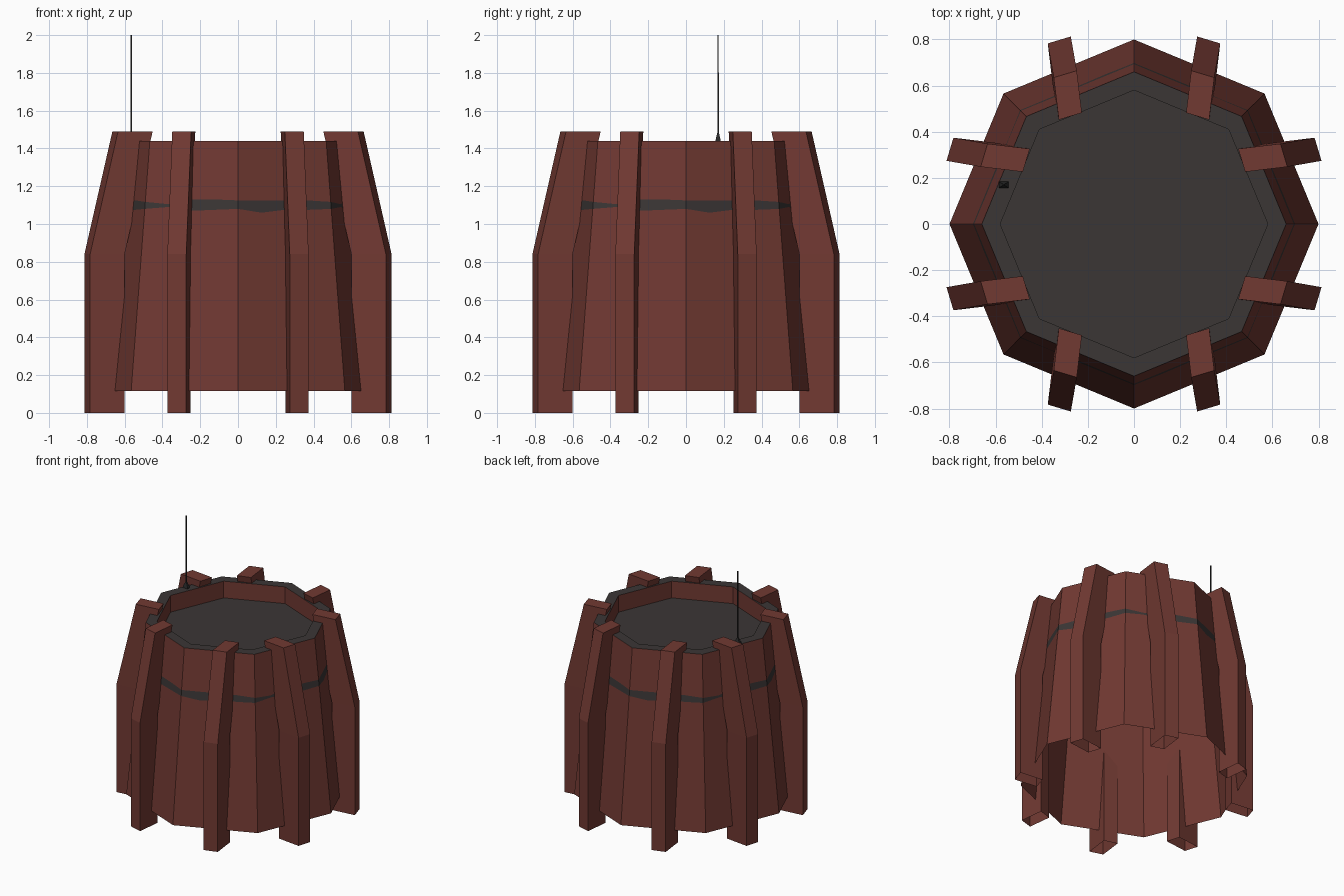
import bpy, bmesh, math
from mathutils import Vector

if "Cube" in bpy.data.objects:
    bpy.data.objects.remove(bpy.data.objects["Cube"])


def material(name, rgb):
    m = bpy.data.materials.new(name)
    m.diffuse_color = (*rgb, 1)
    m.use_nodes = True
    m.node_tree.nodes["Principled BSDF"].inputs["Base Color"].default_value = m.diffuse_color
    return m


RED = material("rust red", (0.165, 0.041, 0.032))
GREY = material("dark grey", (0.043, 0.037, 0.036))
BLACK = material("near black", (0.022, 0.022, 0.022))


def finish(name, bm, mats, fix=True):
    if fix:
        bmesh.ops.recalc_face_normals(bm, faces=bm.faces[:])
    me = bpy.data.meshes.new(name)
    bm.to_mesh(me)
    bm.free()
    for m in mats:
        me.materials.append(m)
    ob = bpy.data.objects.new(name, me)
    bpy.context.collection.objects.link(ob)
    return ob


def octagon(t):
    """Point on a unit octagon, t counted in sides."""
    k = math.floor(t)
    a, b = (Vector((math.cos(i * math.pi / 4), math.sin(i * math.pi / 4))) for i in (k, k + 1))
    return a.lerp(b, t - k)


def bridge(bm, a, b, mat):
    n = len(a)
    for i in range(n):
        j = (i + 1) % n
        bm.faces.new((a[i], a[j], b[j], b[i])).material_index = mat


# Tapered octagonal shell with an uneven painted band (open underneath)
BAND = [(1.08, 1.125), (1.06, 1.125), (1.075, 1.125), (1.075, 1.125),
        (1.08, 1.117), (1.09, 1.105), (1.07, 1.13), (1.075, 1.13)]
Z0, Z1, R0, R1, N = 0.115, 1.44, 0.80, 0.66, 32


def shell_point(i, z):
    r = R0 + (R1 - R0) * (z - Z0) / (Z1 - Z0)
    p = octagon(i / 4) * r
    return (p.x, p.y, z)


bm = bmesh.new()
rings = []
for level in (lambda i: Z0, lambda i: BAND[i % 8][0], lambda i: BAND[i % 8][1], lambda i: Z1):
    rings.append([bm.verts.new(shell_point(i, level(i))) for i in range(N)])
for k, mat in enumerate((0, 1, 0)):
    bridge(bm, rings[k], rings[k + 1], mat)
finish("barrel_shell", bm, [RED, GREY], fix=False)

# Rim, inner wall and sunken lid
bm = bmesh.new()
oct_ring = lambda r, z: [bm.verts.new((*(octagon(i) * r), z)) for i in range(8)]
outer, inner, low = oct_ring(R1, Z1), oct_ring(0.58, Z1), oct_ring(0.58, 1.31)
bridge(bm, outer, inner, 1)
bridge(bm, inner, low, 0)
bm.faces.new(low).material_index = 1
finish("rim_and_lid", bm, [RED, GREY], fix=False)

# Eight bent, slightly skewed posts, open at the foot
FOOT = [(0.783, 0.374), (0.813, 0.274), (0.63, 0.252), (0.60, 0.352)]
LEVELS = [(0.0, 0.0, 0.0), (0.84, 0.0, 0.0), (1.49, -0.148, -0.026)]
n = 0
for sx in (1, -1):
    for sy in (1, -1):
        for swap in (False, True):
            bm = bmesh.new()
            rings = []
            for z, dx, dy in LEVELS:
                ring = []
                for x, y in FOOT:
                    p = (x + dx, y + dy)
                    if swap:
                        p = p[::-1]
                    ring.append(bm.verts.new((p[0] * sx, p[1] * sy, z)))
                rings.append(ring)
            bridge(bm, rings[0], rings[1], 0)
            bridge(bm, rings[1], rings[2], 0)
            bm.faces.new(rings[2])
            n += 1
            finish("post_%d" % n, bm, [RED])

# Aerial: small tapered foot and a thin rod
bm = bmesh.new()
rings = []
for z, hx, hy in ((1.435, 0.022, 0.014), (1.45, 0.02, 0.012), (1.485, 0.005, 0.004), (2.0, 0.004, 0.003)):
    rings.append([bm.verts.new((-0.565 + a * hx, 0.17 + b * hy, z))
                  for a, b in ((-1, -1), (1, -1), (1, 1), (-1, 1))])
for a, b in zip(rings, rings[1:]):
    bridge(bm, a, b, 0)
bm.faces.new(rings[0])
bm.faces.new(rings[-1])
finish("aerial", bm, [BLACK])
